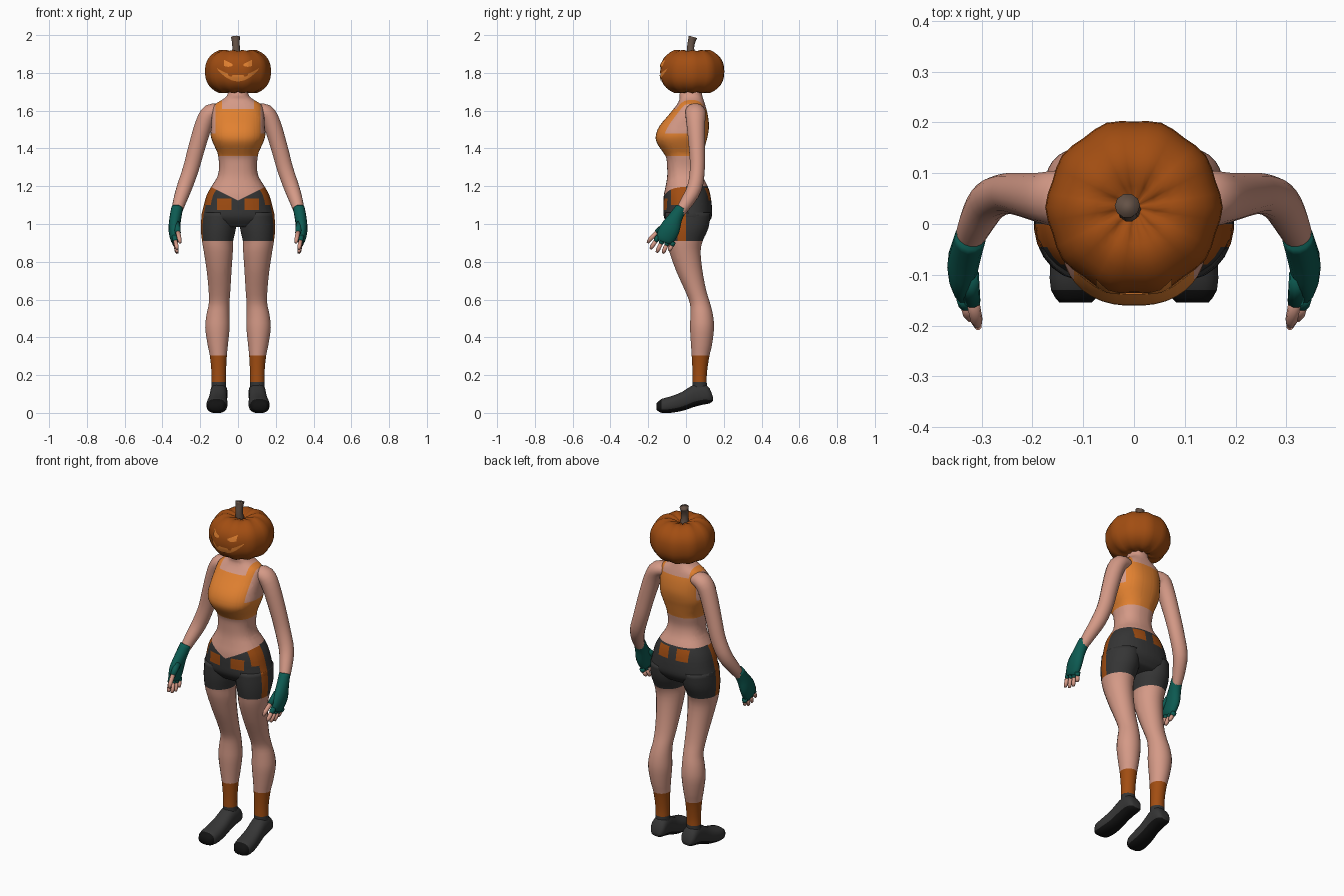
import bpy, bmesh, math
from mathutils import Vector
from mathutils.bvhtree import BVHTree

if "Cube" in bpy.data.objects:
    bpy.data.objects.remove(bpy.data.objects["Cube"])

COLOURS = {
    "skin": (0.66, 0.32, 0.24), "light_orange": (0.76, 0.22, 0.03),
    "pumpkin_orange": (0.36, 0.075, 0.006), "charcoal": (0.036, 0.036, 0.036),
    "black": (0.006, 0.006, 0.006), "teal": (0.004, 0.105, 0.085),
    "stem_brown": (0.13, 0.085, 0.062)}
MATS = {}
for key, rgb in COLOURS.items():
    MATS[key] = bpy.data.materials.new(key)
    MATS[key].diffuse_color = (*rgb, 1)
NAMES = list(COLOURS)


def spline(keys, sub):
    """Smooth interpolation through key tuples."""
    out = []
    for i in range(len(keys) - 1):
        p0, p1, p2, p3 = (keys[min(max(i + k, 0), len(keys) - 1)] for k in (-1, 0, 1, 2))
        for s in range(sub):
            t = s / sub
            out.append([0.5 * (2*b + (c-a)*t + (2*a-5*b+4*c-d)*t*t + (3*b-a-3*c+d)*t**3)
                        for a, b, c, d in zip(p0, p1, p2, p3)])
    return out + [list(keys[-1])]


def oval(n, power=2.0):
    """Unit superellipse points."""
    pts = []
    for i in range(n):
        a = 2 * math.pi * (i + 0.5) / n
        c, s = math.cos(a), math.sin(a)
        pts.append((math.copysign(abs(c) ** (2/power), c), math.copysign(abs(s) ** (2/power), s)))
    return pts


def finish(name, bm, rule, mirror=False):
    """Colour faces by a rule on centre and normal, then add the object."""
    bmesh.ops.recalc_face_normals(bm, faces=bm.faces[:])
    bm.normal_update()
    used = []
    for f in bm.faces:
        key = rule if isinstance(rule, str) else rule(f.calc_center_median(), f.normal)
        if key not in used:
            used.append(key)
        f.material_index = used.index(key)
        f.smooth = True
    me = bpy.data.meshes.new(name)
    bm.to_mesh(me)
    bm.free()
    for key in used:
        me.materials.append(MATS[key])
    ob = bpy.data.objects.new(name, me)
    bpy.context.collection.objects.link(ob)
    if mirror:
        ob.modifiers.new("mirror", 'MIRROR').use_mirror_merge = False
    return ob


def loft(name, rings, rule, cuts=(), mirror=False):
    bm = bmesh.new()
    vs = [[bm.verts.new(p) for p in r] for r in rings]
    n = len(rings[0])
    for a, b in zip(vs, vs[1:]):
        for i in range(n):
            bm.faces.new((a[i], a[(i+1) % n], b[(i+1) % n], b[i]))
    bm.faces.new(vs[0])
    bm.faces.new(vs[-1])
    for co, no in cuts:
        bmesh.ops.bisect_plane(bm, geom=bm.verts[:] + bm.edges[:] + bm.faces[:],
                               dist=1e-5, plane_co=co, plane_no=no)
    return finish(name, bm, rule, mirror)


def tube(name, keys, rule, n=12, sub=3, mirror=True):
    """Path of (x, y, z, depth radius, width radius)."""
    path = spline(keys, sub)
    rings = []
    for i, p in enumerate(path):
        t = (Vector(path[min(i+1, len(path)-1)][:3]) - Vector(path[max(i-1, 0)][:3])).normalized()
        ref = Vector((0, 1, 0))
        u = (ref - t * ref.dot(t)).normalized()
        v = t.cross(u)
        rings.append([Vector(p[:3]) + u * (p[3]*c) + v * (p[4]*s) for c, s in oval(n)])
    return loft(name, rings, rule, mirror=mirror)


def cz(z):
    return ((0, 0, z), (0, 0, 1))


def cx(x):
    return [((s * x, 0, 0), (1, 0, 0)) for s in (-1, 1)]


def cy(y):
    return ((0, y, 0), (0, 1, 0))


# Torso with neck, cropped top and hips: (z, half width, front y, back y)
torso = [(1.73, .05, -.02, .08), (1.685, .056, -.035, .085), (1.66, .08, -.035, .092),
         (1.63, .125, -.05, .102), (1.58, .138, -.09, .115), (1.52, .142, -.14, .122),
         (1.47, .145, -.16, .116), (1.43, .133, -.155, .106), (1.38, .11, -.122, .094),
         (1.35, .104, -.105, .087), (1.30, .1, -.1, .08), (1.25, .11, -.1, .09),
         (1.20, .14, -.108, .115), (1.15, .167, -.118, .13), (1.08, .186, -.12, .138),
         (1.03, .193, -.115, .134), (0.985, .15, -.08, .1)]


def torso_colour(c, n):
    x = abs(c.x)
    if c.z > 1.36:
        scoop = c.z > 1.61 and x < .085
        armhole = c.z > 1.48 and x > .118
        return "skin" if scoop or armhole else "light_orange"
    if c.z > (1.125 + .5 * x if c.y < 0 else 1.2):
        return "skin"
    front = c.y < -.08 and 1.075 < c.z < 1.135 and .035 < x < .11
    back = c.y > .06 and 1.125 < c.z < 1.19 and .025 < x < .095
    side = x > .1 and -.08 < c.y < 0 and c.z > 1.1
    stripe = x > .12 and -.045 < c.y < 0
    return "pumpkin_orange" if front or back or side or stripe else "charcoal"


shape = oval(40, 2.35)
rings = [[(rx*c, (f+b)/2 + (b-f)/2*s, z) for c, s in shape] for z, rx, f, b in spline(torso, 3)]
cuts = [cz(z) for z in (1.61, 1.48, 1.36, 1.2, 1.19, 1.135, 1.125, 1.1, 1.075)]
cuts += cx(.085) + cx(.118) + cx(.035) + cx(.11) + cx(.025) + cx(.095)
cuts += [cy(-.08), cy(-.045), cy(0)]
cuts += [((0, 0, 1.125), (s * .5, 0, -1)) for s in (-1, 1)]
loft("torso", rings, torso_colour, cuts)

# Legs with shorts, socks and shoe collar: (z, x centre, y centre, half width, half depth)
leg = [(1.06, .1, .01, .092, .12), (.98, .104, .005, .094, .115), (.91, .108, -.006, .083, .095),
       (.85, .104, -.005, .077, .083), (.75, .1, .018, .066, .07), (.65, .098, .05, .058, .057),
       (.58, .1, .074, .055, .054), (.52, .106, .083, .061, .06), (.45, .109, .085, .065, .064),
       (.36, .107, .082, .054, .056), (.30, .104, .077, .045, .047), (.22, .102, .073, .039, .039),
       (.16, .102, .072, .039, .038), (.09, .102, .075, .042, .042)]


def leg_colour(c, n):
    if c.z > .91:
        return "pumpkin_orange" if c.x > .15 and -.045 < c.y < 0 else "charcoal"
    return "skin" if c.z > .305 else "pumpkin_orange" if c.z > .163 else "charcoal"


rings = [[(x + rx*c, y + ry*s, z) for c, s in oval(24)] for z, x, y, rx, ry in spline(leg, 3)]
loft("leg", rings, leg_colour, [cz(.91), cz(.305), cz(.163), cy(-.045), cy(0)], True)

# Shoes: (y, bottom z, top z, x centre, half width)
shoe = [(.142, .062, .085, .1, .025), (.125, .05, .13, .1, .042), (.09, .043, .157, .101, .046),
        (.04, .03, .15, .103, .046), (-.02, .01, .112, .107, .05), (-.08, .0, .088, .111, .055),
        (-.13, .0, .074, .114, .05), (-.155, .015, .052, .115, .032)]
rings = [[(x + rx*c, y, (a+b)/2 + (b-a)/2*s) for c, s in oval(20, 2.5)]
         for y, a, b, x, rx in spline(shoe, 2)]
loft("shoe", rings, lambda c, n: "black" if n.z < -.35 or c.y < -.13 else "charcoal",
     [cy(-.13)], True)

# Arms, gloves and fingers
tube("arm", [(.09, .045, 1.6, .045, .035), (.145, .05, 1.59, .055, .046), (.18, .052, 1.53, .05, .047),
             (.22, .058, 1.4, .043, .045), (.25, .06, 1.29, .04, .043), (.285, .045, 1.19, .04, .041),
             (.312, .0, 1.11, .034, .034), (.328, -.04, 1.05, .026, .026)], "skin", 16)
tube("glove", [(.322, -.025, 1.085, .031, .031), (.331, -.055, 1.035, .038, .031),
               (.338, -.085, .975, .054, .03), (.336, -.11, .925, .05, .024),
               (.335, -.118, .905, .038, .016)], "teal", 14)
for i in range(4):
    base = Vector((.336, -.145 + .026 * i, .935 - .01 * i))
    tip = Vector((.322, -.188 + .033 * i, (.868, .85, .845, .858)[i]))
    for label, a, b, r in (("finger_glove", 0, .45, .0145), ("finger", .35, 1, .0115)):
        p, q = base.lerp(tip, a), base.lerp(tip, b)
        tube(f"{label}_{i+1}", [(*p, r, r), (*p.lerp(q, .7), r, r), (*q, r * .6, r * .6)],
             "teal" if a == 0 else "skin", 8, 1)
tube("thumb_glove", [(.325, -.1, 1.0, .02, .02), (.318, -.155, .955, .016, .016)], "teal", 8, 1)
tube("thumb", [(.319, -.145, .963, .013, .013), (.31, -.19, .92, .012, .012),
               (.307, -.203, .9, .007, .007)], "skin", 8, 1)

# Pumpkin head: ribbed turned profile with dimpled ends
SEG, CENTRE = 40, Vector((0, .033, 1.807))
rings = []
for j in range(19):
    a = math.pi * (j / 18 - .5)
    c, s = math.cos(a), math.sin(a)
    r = .175 * max(c, .03) ** .8
    z = .128 * math.copysign(abs(s) ** .85, s) * (1 - .36 * max(0, 1 - r / .1) ** 1.4)
    z = max(-.117, min(.117, z))
    ring = []
    for i in range(SEG):
        t = 2 * math.pi * i / SEG
        k = r * (1 - .035 * (.5 + .5 * math.cos(10 * t)))
        ring.append(CENTRE + Vector((k * math.sin(t), k * math.cos(t),
                                     z - .008 * (.5 + .5*math.cos(10*t)) * s * abs(s))))
    rings.append(ring)
head = loft("pumpkin_head", rings, "pumpkin_orange")

# Carved face plates laid on the pumpkin surface
hb = bmesh.new()
hb.from_mesh(head.data)
tree = BVHTree.FromBMesh(hb)


def plate(name, low, high, x0, x1, cols, rows=4):
    bm = bmesh.new()
    grid = []
    for i in range(cols + 1):
        t = i / cols
        x = x0 + (x1 - x0) * t
        col = []
        for j in range(rows + 1):
            z = low(t) + (high(t) - low(t)) * j / rows
            hit = tree.ray_cast(Vector((x, -1, z)), Vector((0, 1, 0)))[0]
            col.append(bm.verts.new((x, hit.y - .004, z)))
        grid.append(col)
    for a, b in zip(grid, grid[1:]):
        for j in range(rows):
            bm.faces.new((a[j], b[j], b[j+1], a[j+1]))
    return finish(name, bm, "light_orange")


def mouth_top(t):
    u = abs(2 * t - 1)
    return 1.788 + .036 * u * u - (.012 if .3 < u < .45 else 0)


plate("mouth", lambda t: 1.755 + .065 * (2*t - 1) ** 2, mouth_top, -.11, .11, 32)
for s, label in ((-1, "right"), (1, "left")):
    plate(f"{label}_eye", lambda t: 1.838 - .006 * math.sin(math.pi * t),
          lambda t: 1.846 + .024 * t, s * .028, s * .075, 6)
hb.free()

# Stem
tube("stem", [(-.01, .033, 1.87, .026, .026), (-.01, .024, 1.93, .02, .02),
              (-.012, .031, 1.97, .021, .021), (-.013, .036, 1.99, .025, .025)],
     "stem_brown", 10, 2, False)

for m in bpy.data.materials:
    if m.users and not m.is_grease_pencil:
        m.use_nodes = True
        m.node_tree.nodes["Principled BSDF"].inputs["Base Color"].default_value = m.diffuse_color
